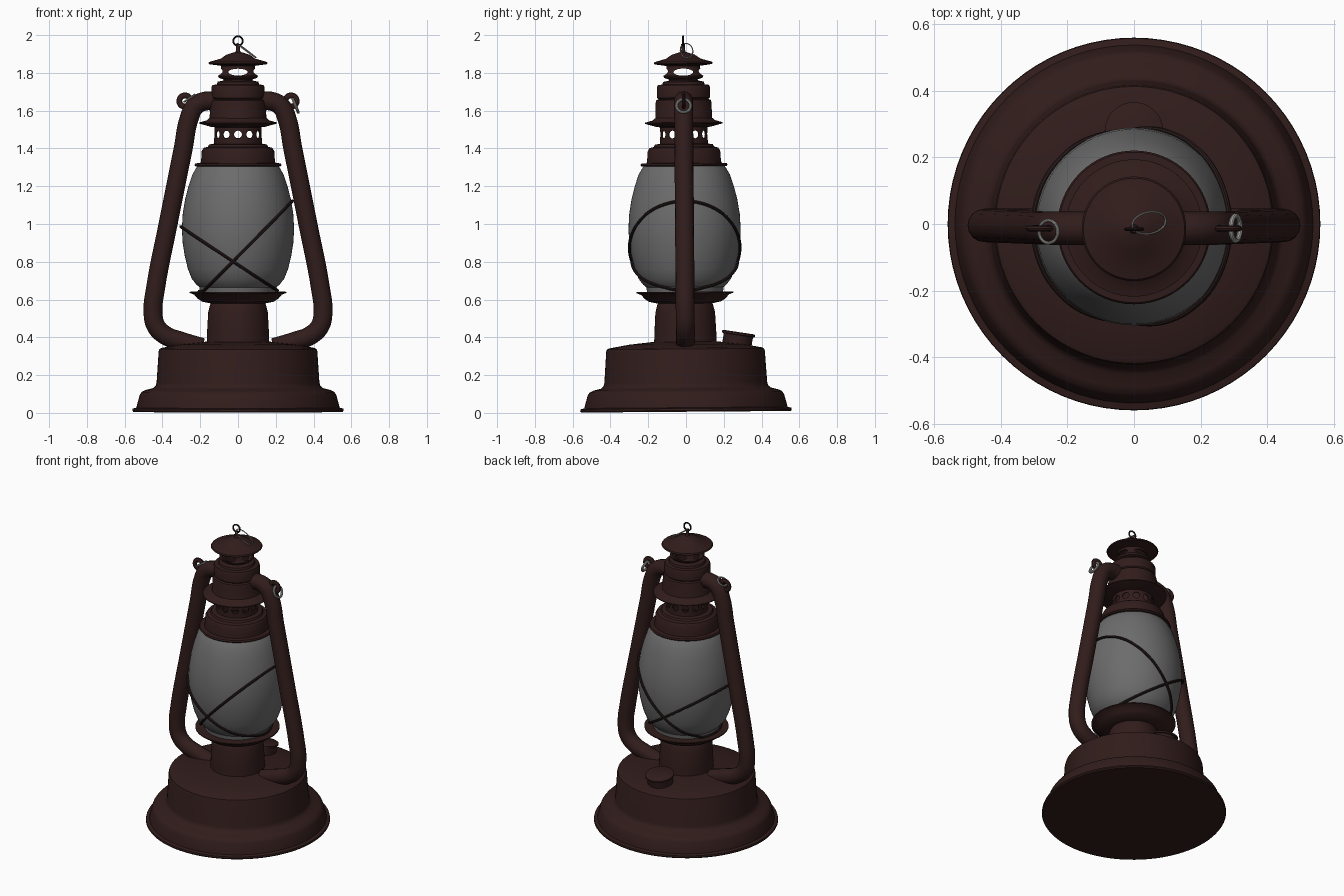
import bpy, bmesh
from math import sin, cos, pi, radians
from mathutils import Matrix, Vector

if "Cube" in bpy.data.objects:
    bpy.data.objects.remove(bpy.data.objects["Cube"])


def material(name, col):
    m = bpy.data.materials.new(name)
    m.diffuse_color = (*col, 1)
    m.use_nodes = True
    m.node_tree.nodes["Principled BSDF"].inputs["Base Color"].default_value = m.diffuse_color
    return m


RUST = material("dark_brown_metal", (0.03, 0.012, 0.011))
WIRE = material("dark_wire", (0.02, 0.01, 0.01))
GLASS = material("grey_glass", (0.15, 0.15, 0.15))
STEEL = material("steel", (0.4, 0.4, 0.38))


def lathe(name, prof, mat=RUST, seg=64, closed=False):
    """Revolve (radius, height) points about z."""
    verts = [(r * cos(2 * pi * i / seg), r * sin(2 * pi * i / seg), z)
             for r, z in prof for i in range(seg)]
    n = len(prof)
    faces = []
    for j in range(n if closed else n - 1):
        k = (j + 1) % n
        for i in range(seg):
            i2 = (i + 1) % seg
            faces.append((j * seg + i, j * seg + i2, k * seg + i2, k * seg + i))
    me = bpy.data.meshes.new(name)
    me.from_pydata(verts, [], faces)
    bm = bmesh.new()
    bm.from_mesh(me)
    bmesh.ops.remove_doubles(bm, verts=bm.verts, dist=1e-5)
    bmesh.ops.recalc_face_normals(bm, faces=bm.faces)
    bm.to_mesh(me)
    bm.free()
    me.materials.append(mat)
    ob = bpy.data.objects.new(name, me)
    bpy.context.collection.objects.link(ob)
    return ob


def pipe(name, pts, radius, mat, cyclic=False, res=6, bevel=6):
    """Round bar along a smooth path, converted to mesh."""
    cu = bpy.data.curves.new(name, 'CURVE')
    cu.dimensions = '3D'
    cu.bevel_depth, cu.bevel_resolution, cu.resolution_u = radius, bevel, res
    cu.use_fill_caps = True
    sp = cu.splines.new('BEZIER')
    sp.bezier_points.add(len(pts) - 1)
    for bp, p in zip(sp.bezier_points, pts):
        bp.co = p
        bp.handle_left_type = bp.handle_right_type = 'AUTO'
    sp.use_cyclic_u = cyclic
    cu.materials.append(mat)
    ob = bpy.data.objects.new(name, cu)
    bpy.context.collection.objects.link(ob)
    bpy.ops.object.select_all(action='DESELECT')
    ob.select_set(True)
    bpy.context.view_layer.objects.active = ob
    bpy.ops.object.convert(target='MESH')
    return bpy.context.object


def ring(name, loc, rot, major, minor, mat, scale=(1, 1, 1)):
    bpy.ops.mesh.primitive_torus_add(location=loc, rotation=[radians(a) for a in rot],
                                     major_radius=major, minor_radius=minor,
                                     major_segments=32, minor_segments=10)
    ob = bpy.context.object
    ob.name, ob.scale = name, scale
    ob.data.materials.append(mat)
    return ob


def punch(ob, angles, z, w, h):
    """Cut oval holes right through a thin drum at the given angles."""
    for a in angles:
        bpy.ops.mesh.primitive_cylinder_add(vertices=20, radius=1, depth=0.5)
        c = bpy.context.object
        c.hide_render = True
        c.data.transform(Matrix.Translation((0, 0, z)) @ Matrix.Rotation(a, 4, 'Z')
                         @ Matrix.Rotation(pi / 2, 4, 'X') @ Matrix.Diagonal((w, h, 1, 1)))
        m = ob.modifiers.new("holes", 'BOOLEAN')
        m.operation, m.solver, m.object = 'DIFFERENCE', 'EXACT', c
        bpy.context.view_layer.objects.active = ob
        bpy.ops.object.modifier_apply(modifier=m.name)
        bpy.data.objects.remove(c)


# Fuel tank and skirt
lathe("tank_base", [(0, 0.005), (0.555, 0.005), (0.56, 0.012), (0.558, 0.022), (0.538, 0.027),
                    (0.535, 0.04), (0.52, 0.095), (0.51, 0.11), (0.49, 0.12), (0.45, 0.13),
                    (0.436, 0.142), (0.431, 0.16), (0.42, 0.325), (0.416, 0.337), (0.405, 0.343),
                    (0.30, 0.362), (0.17, 0.376), (0, 0.376)], seg=80)

# Burner neck and dish
lathe("burner_neck", [(0.166, 0.36), (0.164, 0.42), (0.158, 0.53), (0.148, 0.57), (0.14, 0.585)])
lathe("burner_dish", [(0, 0.578), (0.14, 0.578), (0.19, 0.588), (0.215, 0.605), (0.232, 0.625),
                      (0.256, 0.634), (0.256, 0.64), (0.225, 0.64), (0, 0.64)])

# Glass globe
globe = [(0.20, 0.635), (0.205, 0.665), (0.222, 0.68), (0.245, 0.71), (0.265, 0.76), (0.282, 0.83),
         (0.293, 0.90), (0.297, 0.97), (0.293, 1.05), (0.28, 1.13), (0.262, 1.20),
         (0.242, 1.26), (0.222, 1.295), (0.21, 1.31)]
lathe("glass_globe", globe, GLASS)

# Chimney: collar, vent drum, disc, hood, crown, cap
lathe("chimney_collar", [(0.19, 1.305), (0.226, 1.305), (0.231, 1.312), (0.226, 1.32),
                         (0.198, 1.322), (0.195, 1.34), (0.192, 1.385), (0.182, 1.402),
                         (0.16, 1.408), (0.154, 1.42), (0.122, 1.425)])
drum = lathe("vent_drum", [(0.127, 1.415), (0.125, 1.525), (0.117, 1.525), (0.119, 1.415)],
             closed=True)
punch(drum, [i * pi / 6 for i in range(6)], 1.473, 0.021, 0.021)
lathe("chimney_disc", [(0.115, 1.51), (0.145, 1.514), (0.206, 1.531), (0.206, 1.536),
                       (0.165, 1.548), (0.152, 1.56)])
lathe("chimney_hood", [(0.154, 1.55), (0.15, 1.56), (0.148, 1.64), (0.144, 1.655), (0.132, 1.66),
                       (0.14, 1.668), (0.14, 1.725), (0.135, 1.735), (0.112, 1.738),
                       (0.108, 1.752), (0.078, 1.758), (0.074, 1.772)])
crown = lathe("vent_crown", [(0.078, 1.765), (0.10, 1.772), (0.106, 1.782), (0.09, 1.822),
                             (0.088, 1.842), (0.08, 1.842), (0.082, 1.82), (0.097, 1.783),
                             (0.072, 1.773)], closed=True)
punch(crown, [0, pi / 2], 1.803, 0.052, 0.019)
lathe("chimney_cap", [(0.08, 1.835), (0.152, 1.845), (0.157, 1.85), (0.152, 1.857), (0.09, 1.875),
                      (0.062, 1.895), (0.03, 1.905), (0.014, 1.91), (0.01, 1.92),
                      (0.01, 1.952), (0, 1.955)])

# Lifting ring and loose wire on top
ring("top_ring", (0, 0, 1.968), (90, 0, 0), 0.025, 0.005, WIRE)
u, v, c = Vector((0.049, 0.014, -0.036)), Vector((-0.012, 0.03, 0.012)), Vector((0.045, 0.018, 1.917))
pipe("cap_wire", [c + u * cos(i * pi / 6) + v * sin(i * pi / 6) for i in range(12)],
     0.003, STEEL, True, 4, 2)

# Side air tubes with flat eyelets
path = [(0.12, 1.648), (0.17, 1.65), (0.225, 1.625), (0.258, 1.56), (0.29, 1.40), (0.37, 1.0),
        (0.438, 0.65), (0.45, 0.54), (0.435, 0.46), (0.385, 0.41), (0.30, 0.378), (0.19, 0.345)]
for side, s in (("left", -1), ("right", 1)):
    pipe(side + "_air_tube", [(s * x, 0, z) for x, z in path], 0.05, RUST)
    ring(side + "_eyelet", (s * 0.281, 0, 1.65), (90, 0, 0), 0.027, 0.014, RUST, (1.1, 1.1, 0.7))

# Bail rings hanging in the eyelets
ring("left_bail_ring", (-0.257, -0.01, 1.665), (0, -34, 0), 0.034, 0.005, STEEL)
ring("right_bail_ring", (0.305, 0, 1.625), (0, 68, 0), 0.037, 0.008, STEEL)


# Guard wires: tilted planes wrapped around the globe
def globe_radius(z):
    for (r0, z0), (r1, z1) in zip(globe, globe[1:]):
        if z <= z1:
            return r0 + (r1 - r0) * max(0, (z - z0) / (z1 - z0))
    return globe[-1][0]


for name, a, b in (("guard_wire_upper", 0.83, 1.01), ("guard_wire_lower", 0.785, -0.66)):
    pts = []
    for i in range(48):
        t, r = 2 * pi * i / 48, 0.1
        while r < globe_radius(a + b * r * cos(t)) + 0.006:
            r += 0.001
        pts.append((r * cos(t), r * sin(t), max(0.642, a + b * r * cos(t))))
    pipe(name, pts, 0.008, WIRE, True, 3, 2)

# Filler cap on the rear of the tank
cap = lathe("filler_cap", [(0, -0.06), (0.078, -0.06), (0.078, 0.02), (0.08, 0.034), (0.088, 0.036),
                           (0.088, 0.046), (0.082, 0.05), (0, 0.05)], seg=40)
cap.location, cap.rotation_euler = (0, 0.275, 0.375), (radians(-9), 0, 0)

# Slight backward lean of the whole lantern, then shading
bpy.context.view_layer.update()
lean = Matrix.Translation((0, 0, 0.001)) @ Matrix.Rotation(radians(0.45), 4, 'X')
bpy.ops.object.select_all(action='SELECT')
for ob in bpy.context.selected_objects:
    ob.matrix_world = lean @ ob.matrix_world
    bpy.context.view_layer.objects.active = ob
bpy.ops.object.shade_smooth_by_angle(angle=radians(35))
